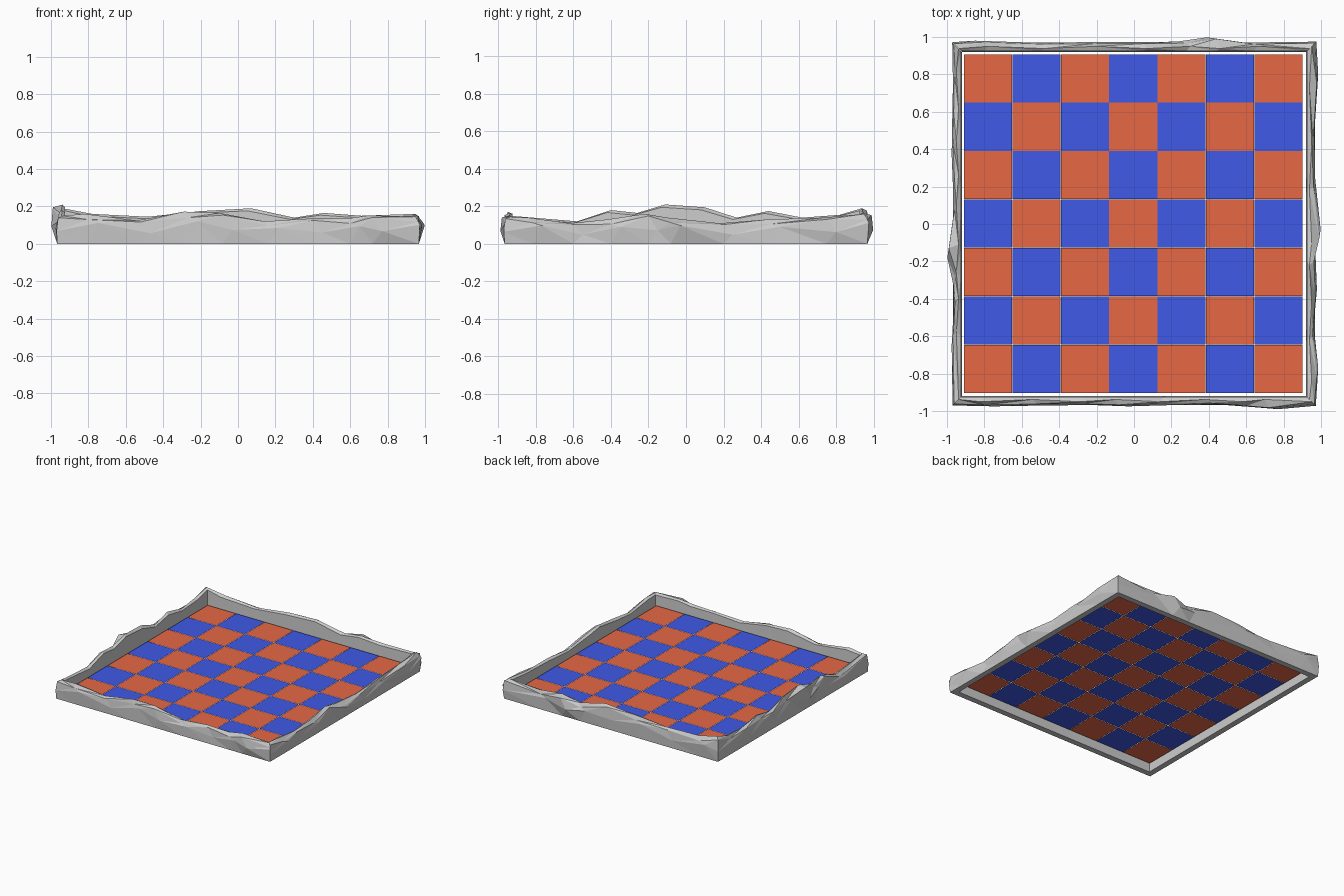
import bpy, bmesh
from mathutils import Matrix
from math import radians

if "Cube" in bpy.data.objects:
    bpy.data.objects.remove(bpy.data.objects["Cube"])

TILES, PITCH, FLOOR_Z = 7, 0.259, 0.062
INNER, OUTER = 0.92, 0.967


def material(name, rgb):
    m = bpy.data.materials.new(name)
    m.diffuse_color = (*rgb, 1)
    m.use_nodes = True
    m.node_tree.nodes["Principled BSDF"].inputs["Base Color"].default_value = m.diffuse_color
    return m


def finish(name, bm, mat=None):
    me = bpy.data.meshes.new(name)
    bm.to_mesh(me)
    bm.free()
    ob = bpy.data.objects.new(name, me)
    bpy.context.collection.objects.link(ob)
    if mat:
        me.materials.append(mat)
    return ob


def tile_set(name, parity, mat):
    """Every second square of the checkered floor."""
    bm = bmesh.new()
    half = (TILES - 1) / 2
    for i in range(TILES):
        for j in range(TILES):
            if (i + j) % 2 == parity:
                place = Matrix.Translation(((i - half) * PITCH - 0.004,
                                            (j - half) * PITCH + 0.002, FLOOR_Z))
                bmesh.ops.create_grid(bm, x_segments=1, y_segments=1,
                                      size=PITCH / 2 - 0.001, matrix=place)
    return finish(name, bm, mat)


def rough_wall(name, stations, angle):
    """Jagged wall along the front edge, mitred at both ends, then turned.
    A station is (position along, crest height, outward reach of the bulge)."""
    bm = bmesh.new()
    rings = []
    last = len(stations) - 1
    for k, (t, h, reach) in enumerate(stations):
        odd = k % 2
        section = [(INNER, 0), (INNER + 0.005, h * 0.93),
                   (0.938 + 0.012 * odd, h),
                   (max(0.955, reach - 0.008), h * (0.93 - 0.12 * odd)),
                   (reach, h * (0.45 + 0.25 * odd)), (OUTER, 0)]
        ring = []
        for n, (off, z) in enumerate(section):
            if k in (0, last):
                along = -off if k == 0 else off
            else:
                along = t + (0.05 if n == 4 else -0.02 if n == 2 else 0)
            ring.append(bm.verts.new((along, -off, z)))
        rings.append(ring)
    for a, b in zip(rings, rings[1:]):
        for n in range(6):
            m = (n + 1) % 6
            bm.faces.new((a[n], b[n], b[m], a[m]))
    bm.faces.new(rings[0])
    bm.faces.new(rings[-1])
    bmesh.ops.triangulate(bm, faces=bm.faces[:])
    bmesh.ops.recalc_face_normals(bm, faces=bm.faces[:])
    bm.transform(Matrix.Rotation(radians(angle), 4, 'Z'))
    return finish(name, bm)


# Checkered floor
tile_set("red_tiles", 0, material("red", (0.8, 0.14, 0.06)))
tile_set("blue_tiles", 1, material("blue", (0.05, 0.1, 0.8)))

# Wall outlines, each running left to right as seen from outside
front = [(-0.97, 0.15, 0.97), (-0.8, 0.16, 0.975), (-0.52, 0.125, 0.97),
         (-0.27, 0.172, 0.968), (-0.08, 0.165, 0.975), (0.16, 0.12, 0.968),
         (0.4, 0.135, 0.965), (0.6, 0.135, 0.98), (0.72, 0.152, 0.99),
         (0.97, 0.145, 0.972)]
right = [(-0.97, 0.145, 0.972), (-0.82, 0.14, 0.985), (-0.6, 0.11, 0.96),
         (-0.4, 0.13, 0.978), (-0.2, 0.16, 0.97), (-0.08, 0.14, 0.998),
         (0.2, 0.11, 0.968), (0.45, 0.13, 0.965), (0.75, 0.14, 0.985),
         (0.97, 0.16, 0.975)]
back = [(-0.97, 0.16, 0.975), (-0.64, 0.15, 0.97), (-0.44, 0.165, 0.998),
        (-0.28, 0.14, 0.975), (-0.05, 0.19, 0.972), (0.22, 0.175, 0.972),
        (0.5, 0.145, 0.97), (0.8, 0.16, 0.98), (0.97, 0.19, 0.972)]
left = [(-0.97, 0.19, 0.972), (-0.8, 0.155, 0.968), (-0.6, 0.14, 0.972),
        (-0.42, 0.175, 0.975), (-0.25, 0.14, 0.968), (-0.08, 0.195, 0.968),
        (0.13, 0.21, 0.998), (0.28, 0.165, 0.965), (0.42, 0.18, 0.965),
        (0.6, 0.12, 0.975), (0.97, 0.15, 0.97)]

for n, (side, outline) in enumerate((("front", front), ("right", right),
                                     ("back", back), ("left", left))):
    rough_wall(side + "_stone_wall", outline, 90 * n)
